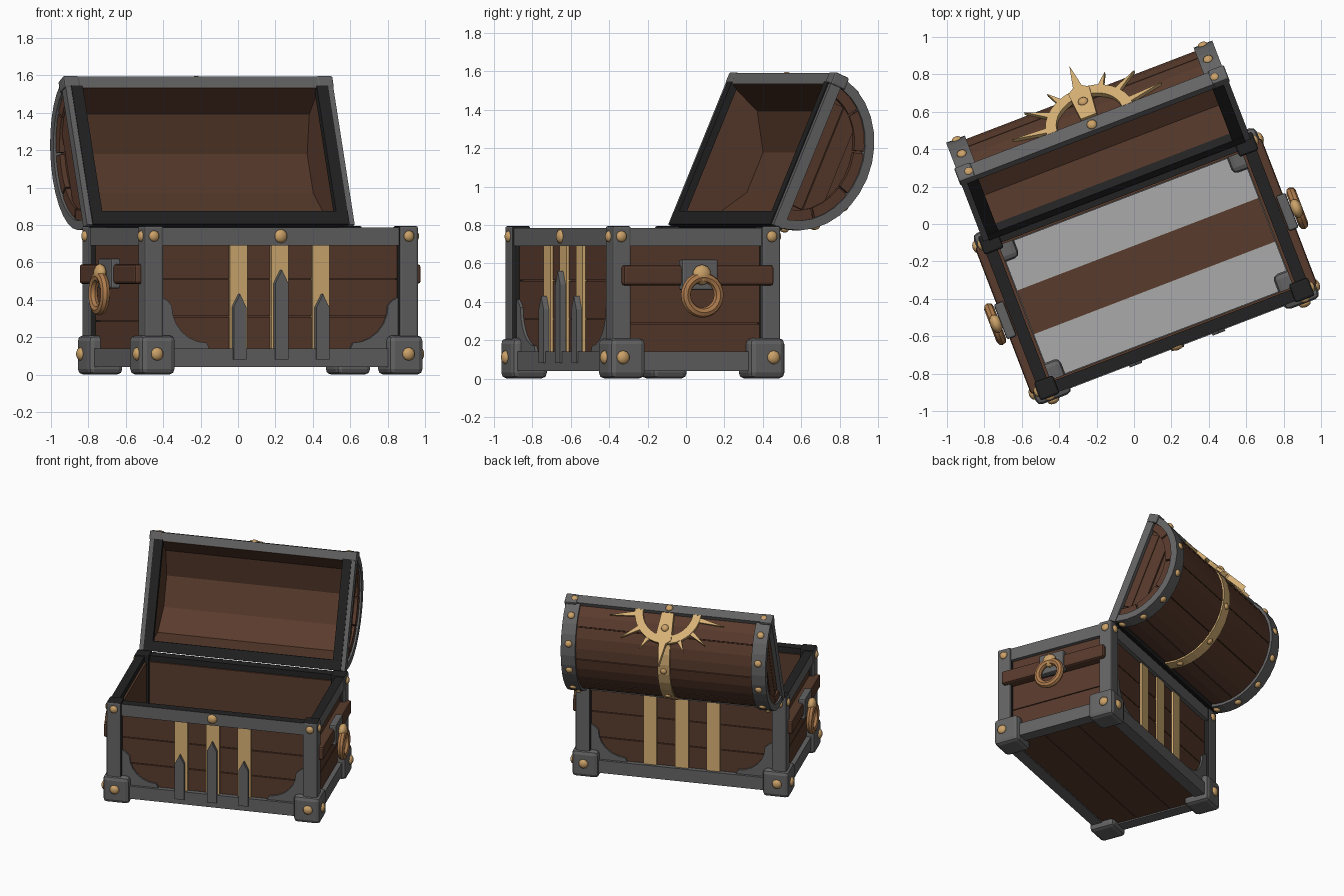
import bpy, bmesh, math
from mathutils import Matrix, Vector

if "Cube" in bpy.data.objects:
    bpy.data.objects.remove(bpy.data.objects["Cube"])
T = Matrix.Translation

def mat(name, c):
    m = bpy.data.materials.new(name)
    m.diffuse_color = (*c, 1)
    m.use_nodes = True
    m.node_tree.nodes["Principled BSDF"].inputs["Base Color"].default_value = m.diffuse_color
    return m

WOOD = mat("brown wood", (0.099, 0.043, 0.025))
STEEL = mat("grey iron", (0.127, 0.127, 0.13))
DARK = mat("dark iron", (0.016, 0.016, 0.017))
GOLD = mat("pale gold", (0.68, 0.44, 0.18))
BRONZE = mat("bronze", (0.60, 0.36, 0.14))
COPPER = mat("copper", (0.42, 0.20, 0.075))
PALE = mat("pale grey", (0.40, 0.40, 0.40))

# chest is turned on the ground; lid is swung back about its hinge
C = T((0.065, -0.225, 0)) @ Matrix.Rotation(math.radians(21), 4, 'Z')
L = C @ T((0, 0.44, 0.80)) @ Matrix.Rotation(math.radians(-23.5), 4, 'X')

def finish(name, bm, m, M, smooth=False, dark=None):
    bmesh.ops.recalc_face_normals(bm, faces=bm.faces)
    me = bpy.data.meshes.new(name)
    me.materials.append(m)
    if dark:
        me.materials.append(DARK)
        for f in bm.faces:
            f.material_index = int(dark(f))
    for f in bm.faces:
        f.smooth = smooth
    bm.to_mesh(me)
    bm.free()
    ob = bpy.data.objects.new(name, me)
    ob.matrix_world = M
    bpy.context.collection.objects.link(ob)
    return ob

def box_into(bm, lo, hi, bev=0.0):
    b = bmesh.new()
    c = [(l + h) / 2 for l, h in zip(lo, hi)]
    s = [abs(h - l) for l, h in zip(lo, hi)]
    bmesh.ops.create_cube(b, size=1, matrix=T(c) @ Matrix.Diagonal((*s, 1)))
    if bev:
        bmesh.ops.bevel(b, geom=b.edges[:], offset=bev, segments=2, affect='EDGES', profile=0.5)
    me = bpy.data.meshes.new("tmp")
    b.to_mesh(me)
    b.free()
    bm.from_mesh(me)
    bpy.data.meshes.remove(me)

def boxes(name, items, m, M, bev=0.0, dark=None):
    bm = bmesh.new()
    for lo, hi in items:
        box_into(bm, lo, hi, bev)
    return finish(name, bm, m, M, dark=dark)

def prism_into(bm, pts, vec):
    # pts: 3D outline, extruded along vec
    a = [bm.verts.new(p) for p in pts]
    b = [bm.verts.new(Vector(p) + Vector(vec)) for p in pts]
    n = len(a)
    bm.faces.new(a)
    bm.faces.new(b[::-1])
    for i in range(n):
        j = (i + 1) % n
        bm.faces.new((a[i], b[i], b[j], a[j]))

def bolts(name, spots, M, m=BRONZE):
    # spots: position, outward direction, radius
    bm = bmesh.new()
    for p, d, r in spots:
        q = Vector(d).to_track_quat('Z', 'Y').to_matrix().to_4x4()
        bmesh.ops.create_uvsphere(bm, u_segments=10, v_segments=6, radius=r,
                                  matrix=T(p) @ q @ Matrix.Diagonal((1, 1, 0.6, 1)))
    return finish(name, bm, m, M, smooth=True)

SGN = (-1, 1)
CORNERS = [(a, b) for a in SGN for b in SGN]

# ---------- body wood ----------
zs = [0.08, 0.31, 0.51, 0.72]
planks, liner = [], []
for s in SGN:
    for z0, z1 in zip(zs, zs[1:]):
        planks.append(((-0.72, s * 0.40, z0 + .003), (0.72, s * 0.43, z1 - .003)))
        planks.append(((s * 0.71, -0.40, z0 - .02), (s * 0.745, 0.40, z1 - .026)))
    liner.append(((-0.71, s * 0.385, 0.07), (0.71, s * 0.41, 0.74)))
    liner.append(((s * 0.695, -0.40, 0.07), (s * 0.72, 0.40, 0.74)))
boxes("wall_planks", planks, WOOD, C)
boxes("wall_liner", liner, WOOD, C)
boxes("floor_underside", [((-0.72, v, 0.05), (0.72, v + .274, 0.08)) for v in (-.415, -.137, .141)], WOOD, C)
boxes("floor_middle_plank", [((-0.70, -0.125, 0.08), (0.70, 0.125, 0.10))], WOOD, C)
boxes("floor_side_planks", [((-0.70, s * 0.125, 0.08), (0.70, s * 0.39, 0.10)) for s in SGN], PALE, C)

# ---------- body iron frame ----------
top, low, posts, caps = [], [], [], []
for s in SGN:
    top += [((-0.72, s * 0.395, 0.69), (0.72, s * 0.46, 0.785)),
            ((s * 0.71, -0.42, 0.69), (s * 0.775, 0.42, 0.785))]
    low += [((-0.70, s * 0.38, 0.04), (0.70, s * 0.465, 0.14)),
            ((s * 0.69, -0.40, 0.04), (s * 0.78, 0.40, 0.14))]
for a, b in CORNERS:
    posts.append(((a * 0.675, b * 0.365, 0.1), (a * 0.785, b * 0.47, 0.795)))
    caps.append(((a * 0.61, b * 0.29, 0.0), (a * 0.81, b * 0.49, 0.21)))
# top and inward-facing sides of the frame are darker
inward = lambda f: f.normal.z > 0.8 or f.normal.to_2d().dot(f.calc_center_median().to_2d()) < -0.05
boxes("top_rails", top, STEEL, C, dark=inward)
boxes("bottom_rails", low, STEEL, C)
boxes("corner_posts", posts, STEEL, C, 0.012, dark=inward)
boxes("corner_caps", caps, STEEL, C, 0.03)

# curved corner brackets on front and back
bm = bmesh.new()
for a, b in CORNERS:
    pts = [(a * 0.69, b * 0.43, 0.13), (a * 0.69, b * 0.43, 0.42), (a * 0.65, b * 0.43, 0.40)]
    for i in range(7):
        t = math.radians(90 * i / 6)
        pts.append((a * (0.42 + 0.2 * math.cos(t)), b * 0.43, 0.37 - 0.2 * math.sin(t)))
    pts.append((a * 0.40, b * 0.43, 0.13))
    prism_into(bm, pts, (0, b * 0.015, 0))
finish("corner_brackets", bm, STEEL, C)

# gold straps and front iron spikes
boxes("gold_straps", [((u - .05, s * 0.42, 0.13), (u + .05, s * 0.445, 0.70))
                      for u in (-.235, 0, .235) for s in SGN], GOLD, C)
bm = bmesh.new()
for u, h in ((-.24, .43), (0, .56), (.235, .43)):
    w = 0.036
    prism_into(bm, [(u - w, -0.44, .08), (u + w, -0.44, .08), (u + w, -0.44, h - .07),
                    (u, -0.44, h), (u - w, -0.44, h - .07)], (0, -0.035, 0))
finish("strap_spikes", bm, STEEL, C)

# body bolts
sp = [((0, -0.458, 0.74), (0, -1, 0), 0.038)]
for a, b in CORNERS:
    sp += [((a * .72, b * .49, .11), (0, b, 0), .036), ((a * .81, b * .42, .11), (a, 0, 0), .036),
           ((a * .73, b * .47, .74), (0, b, 0), .03), ((a * .785, b * .42, .74), (a, 0, 0), .03)]
bolts("body_bolts", sp, C)

# ---------- side handles ----------
boxes("handle_bars", [((s * 0.74, -0.42, 0.485), (s * 0.82, 0.42, 0.59)) for s in SGN], WOOD, C, 0.015)
boxes("handle_plates", [((s * 0.78, -0.10, 0.46), (s * 0.835, 0.10, 0.62)) for s in SGN], STEEL, C, 0.01)
bolts("handle_knobs", [((s * 0.86, 0, 0.54), (s, 0, 0), 0.054) for s in SGN], C)
for s in SGN:
    bpy.ops.mesh.primitive_torus_add(major_segments=24, minor_segments=8, major_radius=0.092, minor_radius=0.027)
    ob = bpy.context.object
    ob.name = "handle_ring"
    ob.data.materials.append(COPPER)
    ob.matrix_world = C @ T((s * 0.865, 0, 0.435)) @ Matrix.Rotation(math.radians(90), 4, 'Y')
    bpy.ops.object.shade_smooth_by_angle()

# ---------- lid: rim in local xz plane, arch bulging along +y ----------
def arc(t, d):
    # point on the lid arch, d is the inset from the outer iron band
    return ((0.38 - d) * math.sin(t), 0.43 - (0.43 - d) * math.cos(t))

def arch(bm, x0, x1, d0, d1, t0=0.0, t1=180.0, n=12):
    ts = [math.radians(t0 + (t1 - t0) * i / n) for i in range(n + 1)]
    ring = [arc(t, d0) for t in ts] + [arc(t, d1) for t in reversed(ts)]
    prism_into(bm, [(x0, y, z) for y, z in ring], (x1 - x0, 0, 0))

# outer planks over a five-sided inner lining
bm = bmesh.new()
for i in range(5):
    arch(bm, -0.72, 0.72, 0.02, 0.05, i * 36 + .4, i * 36 + 35.6, 3)
arch(bm, -0.715, 0.715, 0.035, 0.062, n=5)
finish("lid_planks", bm, WOOD, L)

bm = bmesh.new()
for s in SGN:
    pts = [arc(math.radians(15 * i), 0.05) for i in range(13)]
    prism_into(bm, [(s * 0.685, y, z) for y, z in pts], (s * 0.035, 0, 0))
    for i in range(5):
        arch(bm, s * 0.71, s * 0.748, 0.045, 0.105, i * 36 + 1, i * 36 + 35, 3)
    for y0, y1 in ((0.03, 0.12), (0.125, 0.22)):
        box_into(bm, (s * 0.71, y0, 0.14), (s * 0.735, y1, 0.72))
finish("lid_end_panels", bm, WOOD, L)

bm = bmesh.new()
for s in SGN:
    arch(bm, s * 0.655, s * 0.762, 0, 0.05, n=16)
finish("lid_end_bands", bm, STEEL, L)
bm = bmesh.new()
arch(bm, -0.045, 0.045, 0.008, 0.03, n=16)
finish("lid_center_band", bm, GOLD, L)

# lid rim frame
boxes("lid_front_rail", [((-0.755, -0.005, 0.80), (0.755, 0.07, 0.862))], STEEL, L,
      dark=lambda f: f.normal.z < -0.5)
boxes("lid_rim_sides", [((s * 0.67, -0.01, 0.03), (s * 0.735, 0.03, 0.81)) for s in SGN]
      + [((-0.735, -0.012, 0.0), (0.735, 0.06, 0.075))], DARK, L)
boxes("lid_end_rails", [((s * 0.73, -0.005, 0.0), (s * 0.766, 0.055, 0.86)) for s in SGN], STEEL, L)
boxes("lid_corners", [((s * 0.68, -0.008, 0.80), (s * 0.772, 0.08, 0.868)) for s in SGN], STEEL, L, 0.01)

sp = [((0, 0.03, 0.862), (0, 0, 1), 0.028)]
for t in (12, 38, 65, 95, 125, 155, 175):
    y, z = arc(math.radians(t), 0)
    for s in SGN:
        sp.append(((s * 0.705, y, z), (0, y, z - 0.43), 0.027))
for t in (25, 65, 105):
    y, z = arc(math.radians(t), 0.008)
    sp.append(((0, y, z), (0, y, z - 0.43), 0.024))
bolts("lid_bolts", sp, L)

# half-sun ornament leaning over the front of the lid
S = L @ T((0, 0.055, 0.835)) @ Matrix.Rotation(math.radians(-22), 4, 'X')
bm = bmesh.new()
ts = [math.pi * i / 16 for i in range(17)]
prism_into(bm, [(0.245 * math.cos(t), 0.245 * math.sin(t), 0) for t in ts]
           + [(0.185 * math.cos(t), 0.185 * math.sin(t), 0) for t in reversed(ts)], (0, 0, 0.03))
for deg, r in ((9, .43), (36, .39), (61, .34), (119, .34), (144, .39), (171, .43)):
    t = math.radians(deg)
    c, s = math.cos(t), math.sin(t)
    prism_into(bm, [(.22 * c + .02 * s, .22 * s - .02 * c, 0.003), (r * c, r * s, 0.003),
                    (.22 * c - .02 * s, .22 * s + .02 * c, 0.003)], (0, 0, 0.022))
prism_into(bm, [(-.045, .01, 0), (.045, .01, 0), (.06, .22, 0), (.025, .25, 0), (0, .42, 0),
                (-.025, .25, 0), (-.06, .22, 0)], (0, 0, 0.04))
finish("sun_ornament", bm, GOLD, S)
bolts("sun_bolt", [((0, 0.13, 0.04), (0, 0, 1), 0.028)], S)
